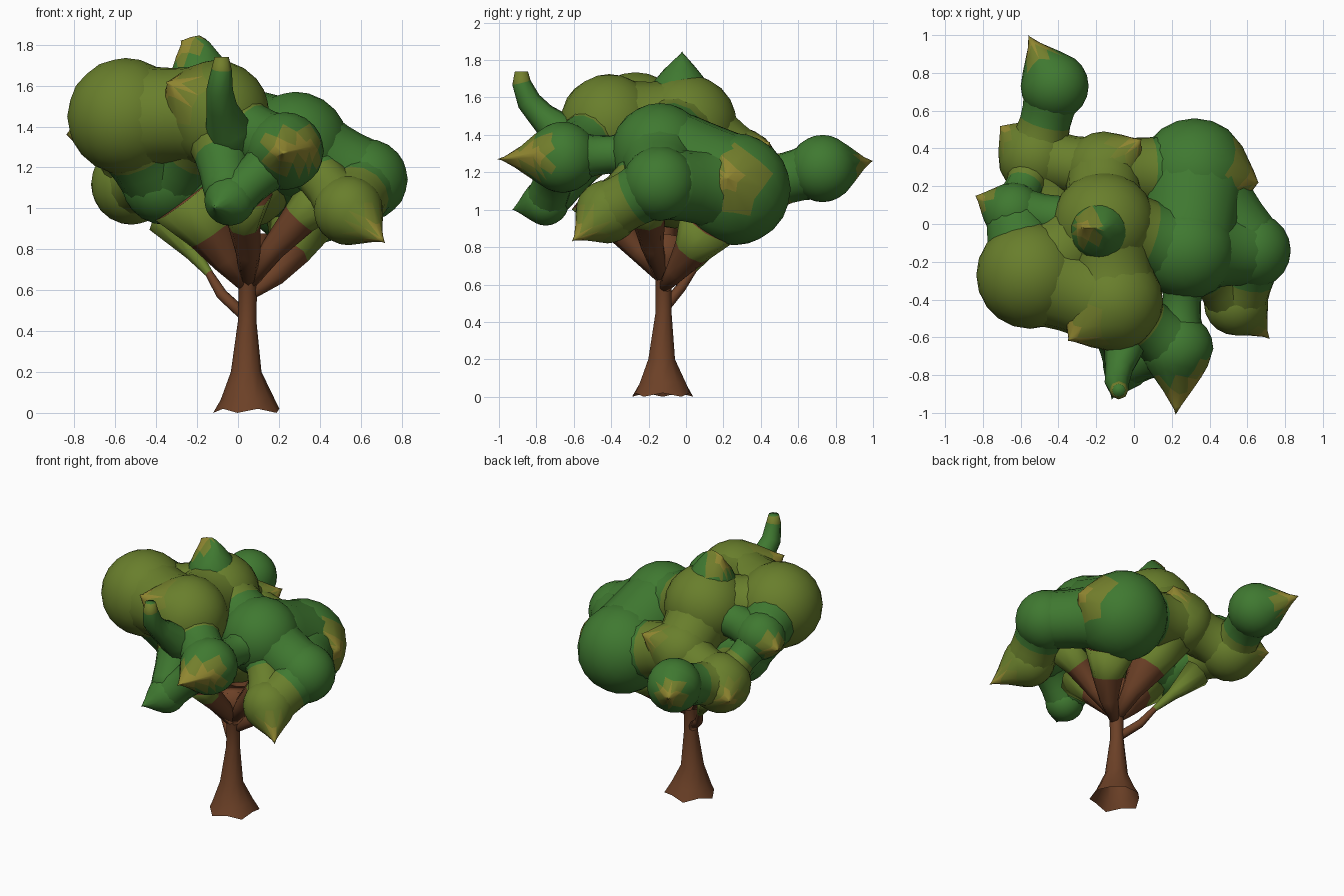
import bpy, bmesh, math
from mathutils import Vector

if "Cube" in bpy.data.objects:
    bpy.data.objects.remove(bpy.data.objects["Cube"])


def mat(name, rgb):
    m = bpy.data.materials.new(name)
    m.diffuse_color = (*rgb, 1)
    m.use_nodes = True
    m.node_tree.nodes["Principled BSDF"].inputs["Base Color"].default_value = m.diffuse_color
    return m


BARK = mat("bark", (0.15, 0.052, 0.02))
GREEN = mat("leaf_green", (0.05, 0.19, 0.03))
OLIVE = mat("leaf_olive", (0.14, 0.21, 0.025))
MOSS = mat("leaf_moss", (0.17, 0.21, 0.025))
YELLOW = mat("leaf_yellow", (0.28, 0.24, 0.03))


def finish(name, bm, mats):
    bmesh.ops.recalc_face_normals(bm, faces=bm.faces)
    me = bpy.data.meshes.new(name)
    bm.to_mesh(me)
    bm.free()
    for m in mats:
        me.materials.append(m)
    for p in me.polygons:
        p.use_smooth = True
    ob = bpy.data.objects.new(name, me)
    bpy.context.collection.objects.link(ob)
    return ob


def tube(name, pts, sides, mats, lobes=0.0, tip_from=99):
    """Rings (x, y, z, r) swept along a path; optional root lobes on the first ring."""
    bm = bmesh.new()
    rings = []
    for i, (x, y, z, r) in enumerate(pts):
        a = Vector(pts[max(i - 1, 0)][:3])
        b = Vector(pts[min(i + 1, len(pts) - 1)][:3])
        rot = Vector((0, 0, 1)).rotation_difference((b - a).normalized())
        if lobes and i == 0:
            rot.identity()
        ring = []
        for k in range(sides):
            t = 2 * math.pi * k / sides
            rr = r * (1 + (lobes if k % 2 else -lobes)) if i == 0 else r
            p = Vector((x, y, z)) + rot @ Vector((rr * math.cos(t), rr * math.sin(t), 0))
            if i == 0 and lobes and k % 2 == 0:
                p.z += 0.02
            ring.append(bm.verts.new(p))
        rings.append(ring)
    for i in range(len(rings) - 1):
        for k in range(sides):
            n = (k + 1) % sides
            f = bm.faces.new((rings[i][k], rings[i][n], rings[i + 1][n], rings[i + 1][k]))
            f.material_index = 1 if i >= tip_from else 0
    bm.faces.new(rings[-1])
    if not lobes:
        bm.faces.new(rings[0][::-1])
    return finish(name, bm, mats)


def clump(name, c, r, leaf, tips=(), necks=()):
    """Leaf ball; yellow points pulled out to tips, plain necks pulled toward neighbours."""
    c = Vector(c)
    bm = bmesh.new()
    bmesh.ops.create_icosphere(bm, subdivisions=3, radius=r)
    weight = {v.index: 0.0 for v in bm.verts}
    dirs = {v.index: v.co.normalized() for v in bm.verts}
    for pulls, edge, is_tip in ((necks, 0.55, False), (tips, 0.62, True)):
        for target in pulls:
            goal = Vector(target) - c
            d = goal.normalized()
            top = max(dirs[v.index].dot(d) for v in bm.verts)
            for v in bm.verts:
                w = max(0.0, (dirs[v.index].dot(d) - edge) / (top - edge)) ** 1.7
                v.co = v.co.lerp(goal, w)
                if is_tip:
                    weight[v.index] = max(weight[v.index], w)
    for f in bm.faces:
        w = sum(weight[v.index] for v in f.verts) / 3
        f.material_index = 2 if w > 0.45 else 1 if w > 0.15 else 0
    bmesh.ops.translate(bm, verts=bm.verts, vec=c)
    return finish(name, bm, [leaf, MOSS, YELLOW])


# Trunk with flared roots
tube("trunk", [(0.05, -0.125, 0, 0.162), (0.045, -0.125, 0.07, 0.13), (0.04, -0.13, 0.2, 0.075),
               (0.045, -0.12, 0.45, 0.045), (0.048, -0.12, 0.62, 0.045), (0.05, -0.12, 0.72, 0.08),
               (0.03, -0.1, 0.85, 0.13)], 10, [BARK], lobes=0.06)

# Branches that flare into the leaf clumps
branches = {
    "right_branch": [(0.06, -0.12, 0.58, 0.03), (0.17, -0.05, 0.67, 0.06), (0.25, 0.03, 0.78, 0.1), (0.3, 0.12, 0.92, 0.17)],
    "far_right_branch": [(0.06, -0.13, 0.64, 0.035), (0.17, -0.18, 0.8, 0.06), (0.3, -0.2, 0.95, 0.09), (0.45, -0.23, 1.1, 0.14)],
    "left_branch": [(0.04, -0.12, 0.47, 0.03), (-0.08, -0.03, 0.58, 0.028), (-0.14, 0.04, 0.68, 0.02), (-0.22, 0.12, 0.78, 0.04), (-0.35, 0.22, 0.95, 0.1)],
    "front_branch": [(0.05, -0.13, 0.64, 0.035), (0.05, -0.25, 0.78, 0.06), (0.03, -0.38, 0.92, 0.08), (0.05, -0.52, 1.08, 0.12)],
    "left_front_branch": [(0.04, -0.12, 0.62, 0.035), (-0.05, -0.14, 0.75, 0.08), (-0.13, -0.16, 0.88, 0.12), (-0.26, -0.18, 1.05, 0.18)],
    "back_branch": [(0.05, -0.11, 0.62, 0.035), (0.03, 0.01, 0.76, 0.07), (-0.02, 0.11, 0.92, 0.13), (-0.09, 0.2, 1.12, 0.19)],
}
for name, pts in branches.items():
    tube(name, pts, 8, [BARK, OLIVE], tip_from=2)

# Leaf clumps: name, centre, radius, leaf colour, yellow tips, necks
clumps = [
    ("left_crown", (-0.55, -0.27, 1.45), 0.285, OLIVE, [], []),
    ("front_crown", (-0.11, -0.41, 1.46), 0.265, OLIVE, [(-0.35, -0.62, 1.62)], []),
    ("middle_crown", (-0.16, 0.0, 1.45), 0.275, OLIVE, [], []),
    ("top_peak", (-0.18, -0.03, 1.61), 0.16, GREEN, [(-0.28, -0.02, 1.82)], [(-0.17, -0.02, 1.86)]),
    ("back_right_crown", (0.32, 0.26, 1.11), 0.30, GREEN, [(0.66, 0.22, 1.17)], []),
    ("right_crown", (0.28, -0.14, 1.31), 0.26, GREEN, [], []),
    ("far_right_clump", (0.63, -0.14, 1.14), 0.2, GREEN, [], []),
    ("right_low_clump", (0.54, -0.42, 0.99), 0.17, OLIVE, [(0.72, -0.61, 0.83)], []),
    ("front_clump", (0.23, -0.66, 1.28), 0.19, GREEN, [(0.35, -0.82, 1.3), (0.22, -1.01, 1.27)], []),
    ("front_low_clump", (-0.04, -0.75, 1.04), 0.125, GREEN, [], [(-0.12, -0.93, 1.0)]),
    ("back_left_clump", (-0.52, 0.35, 1.12), 0.2, OLIVE, [(-0.71, 0.52, 1.1)], []),
    ("far_back_clump", (-0.42, 0.73, 1.22), 0.18, GREEN, [(-0.56, 1.0, 1.26)], []),
    ("left_clump", (-0.64, 0.06, 1.38), 0.16, GREEN, [(-0.84, 0.15, 1.36)], []),
    ("back_clump", (-0.16, 0.28, 1.23), 0.21, OLIVE, [(0.04, 0.45, 1.36)], []),
    ("left_low_clump", (-0.36, -0.1, 1.13), 0.21, GREEN, [], []),
    ("core_clump", (0.03, -0.06, 1.15), 0.25, OLIVE, [], []),
]
by_name = {c[0]: c for c in clumps}
for args in clumps:
    clump(*args)

# Waisted necks that merge neighbouring clumps: pair and waist size
necks = [
    ("far_back_clump", "back_left_clump", 0.72), ("back_left_clump", "back_clump", 0.75),
    ("back_left_clump", "left_clump", 0.55), ("left_clump", "left_crown", 0.85),
    ("left_crown", "front_crown", 0.85), ("left_crown", "left_low_clump", 0.85),
    ("left_crown", "middle_crown", 0.7), ("front_crown", "middle_crown", 0.85),
    ("middle_crown", "back_clump", 0.85), ("middle_crown", "right_crown", 0.75),
    ("right_crown", "back_right_crown", 0.95), ("right_crown", "far_right_clump", 0.85),
    ("far_right_clump", "back_right_crown", 0.8), ("far_right_clump", "right_low_clump", 0.85),
    ("right_low_clump", "right_crown", 0.55), ("front_clump", "front_crown", 0.65),
    ("front_clump", "right_crown", 0.45), ("front_clump", "front_low_clump", 0.7),
    ("front_low_clump", "front_crown", 0.7), ("back_clump", "back_right_crown", 0.75),
    ("left_low_clump", "back_left_clump", 0.7), ("left_low_clump", "core_clump", 0.85),
    ("left_low_clump", "front_crown", 0.75), ("middle_crown", "left_clump", 0.55),
    ("top_peak", "middle_crown", 0.95),
]
for a, b, waist in necks:
    ca, ra, cb, rb = Vector(by_name[a][1]), by_name[a][2], Vector(by_name[b][1]), by_name[b][2]
    dist = (cb - ca).length
    pts = []
    for i in range(7):
        t = i / 6
        f = waist + (0.97 - waist) * abs(2 * t - 1) ** 2
        pts.append((*ca.lerp(cb, t), (ra + (rb - ra) * t) * f))
    # start and end inside the balls
    pts[0] = (*pts[0][:3], pts[0][3] * 0.95)
    pts[-1] = (*pts[-1][:3], pts[-1][3] * 0.95)
    tube(f"neck_{a}_{b}", pts, 14, [by_name[a][3], by_name[b][3]], tip_from=3)

# Upright leafy shoot at the front
tube("front_shoot", [(0.0, -0.5, 1.25, 0.15), (-0.05, -0.65, 1.4, 0.11), (-0.08, -0.77, 1.5, 0.075),
                     (-0.09, -0.84, 1.58, 0.065), (-0.08, -0.88, 1.68, 0.05), (-0.08, -0.88, 1.74, 0.035)],
     8, [GREEN, MOSS], tip_from=4)
